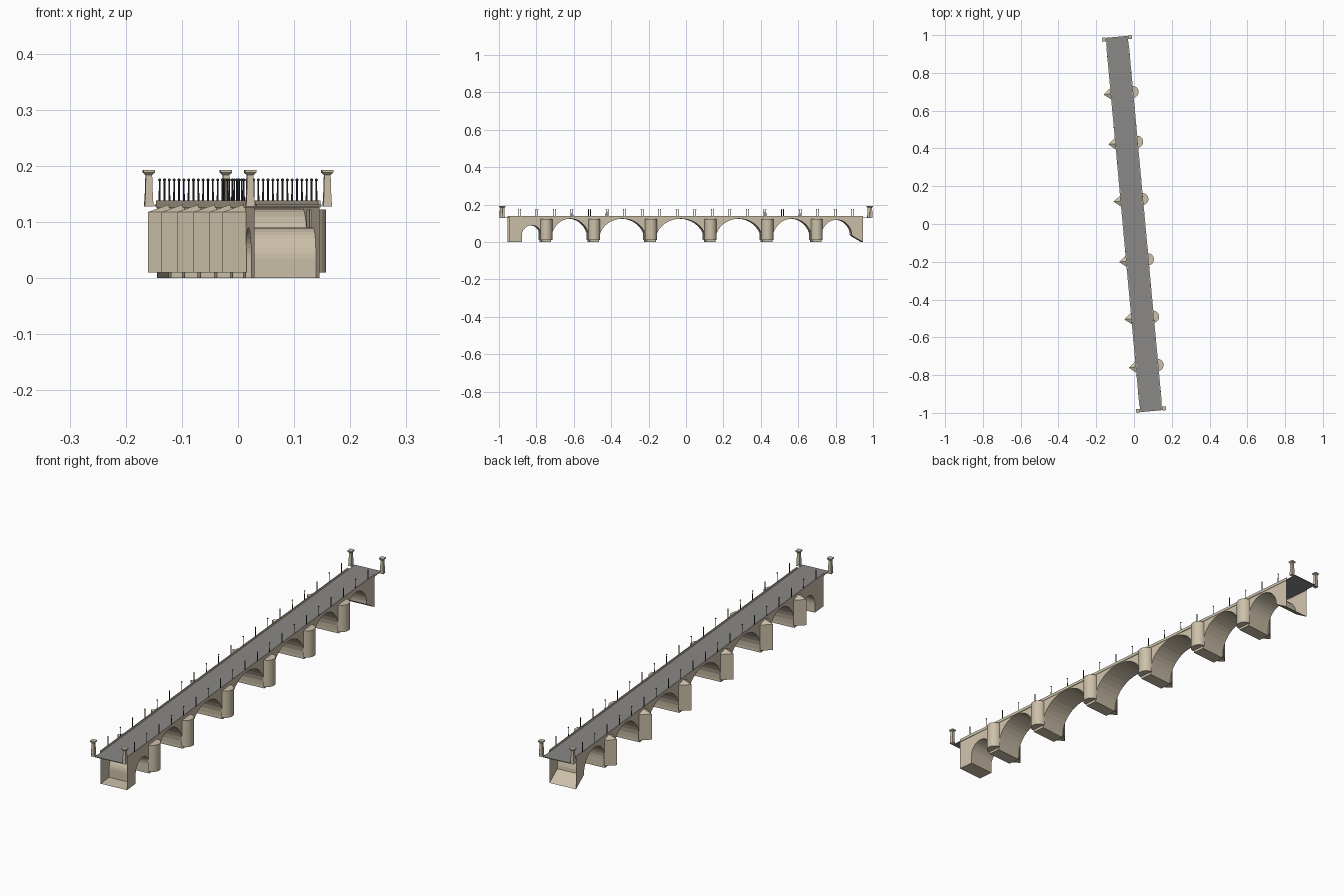
import bpy, bmesh, math
from mathutils import Matrix, Vector

cube = bpy.data.objects.get("Cube")
if cube:
    bpy.data.objects.remove(cube)

SKEW = Matrix.Rotation(math.radians(5.25), 4, 'Z')
HALF = 0.058           # half width of the bridge
PIERS = [-0.755, -0.498, -0.193, 0.127, 0.432, 0.697]
WALL_TOP = 0.128


def material(name, rgb, rough=0.9):
    m = bpy.data.materials.new(name)
    m.use_nodes = True
    m.diffuse_color = (*rgb, 1)
    bsdf = m.node_tree.nodes["Principled BSDF"]
    bsdf.inputs["Base Color"].default_value = (*rgb, 1)
    bsdf.inputs["Roughness"].default_value = rough
    return m


STONE = material("sandstone", (0.61, 0.53, 0.40))
ROAD = material("asphalt", (0.255, 0.25, 0.245))
IRON = material("dark_iron", (0.04, 0.04, 0.042))


def finish(bm, name, mat, smooth=False):
    bm.normal_update()
    mesh = bpy.data.meshes.new(name)
    bm.to_mesh(mesh)
    bm.free()
    mesh.materials.append(mat)
    ob = bpy.data.objects.new(name, mesh)
    bpy.context.collection.objects.link(ob)
    ob.matrix_world = SKEW
    if smooth:
        bpy.ops.object.select_all(action='DESELECT')
        ob.select_set(True)
        bpy.context.view_layer.objects.active = ob
        bpy.ops.object.shade_smooth_by_angle(angle=math.radians(35))
    return ob


def box(bm, x0, x1, y0, y1, z0, z1):
    size = Matrix.Diagonal((x1 - x0, y1 - y0, z1 - z0, 1))
    mid = Matrix.Translation(((x0 + x1) / 2, (y0 + y1) / 2, (z0 + z1) / 2))
    bmesh.ops.create_cube(bm, size=1, matrix=mid @ size)


def hull(bm, points):
    verts = [bm.verts.new(p) for p in points]
    bmesh.ops.convex_hull(bm, input=verts)


def arch(start, end, spring, top, steps=18):
    """Points of one arch opening, from low to high y."""
    mid, half = (start + end) / 2, (end - start) / 2
    angles = [math.pi * (1 - i / steps) for i in range(steps + 1)]
    return [(mid + half * math.cos(a), spring + (top - spring) * math.sin(a)) for a in angles]


# Arcade: hollow side walls and soffits, open at both ends
GAP = 0.026
profile = [(-0.953, WALL_TOP), (-0.953, 0), (-0.887, 0)]
profile += arch(-0.887, PIERS[0] - GAP, 0.034, 0.09)
for a, b in zip(PIERS, PIERS[1:]):
    profile += [(a - GAP, 0), (a + GAP, 0)] + arch(a + GAP, b - GAP, 0.012, 0.125)
profile += [(PIERS[-1] - GAP, 0), (PIERS[-1] + GAP, 0)]
profile += arch(PIERS[-1] + GAP, 0.885, 0.035, 0.119)
profile += [(0.945, 0), (0.945, WALL_TOP)]

bm = bmesh.new()
side = bm.faces.new([bm.verts.new((-HALF, y, z)) for y, z in profile])
ext = bmesh.ops.extrude_face_region(bm, geom=[side], use_keep_orig=True)
moved = [g for g in ext["geom"] if isinstance(g, bmesh.types.BMVert)]
bmesh.ops.translate(bm, verts=moved, vec=(2 * HALF, 0, 0))
bmesh.ops.recalc_face_normals(bm, faces=bm.faces)
bm.normal_update()
open_faces = [f for f in bm.faces if abs(f.normal.x) < 0.5 and (
    all(v.co.z > WALL_TOP - 0.001 for v in f.verts)
    or all(v.co.y < -0.95 for v in f.verts) or all(v.co.y > 0.94 for v in f.verts))]
bmesh.ops.delete(bm, geom=open_faces, context='FACES')
finish(bm, "arcade", STONE)

# Road deck, reaching past the arcade at both ends
bm = bmesh.new()
box(bm, -HALF, HALF, -0.995, 0.995, WALL_TOP, 0.131)
finish(bm, "road_deck", ROAD)

# Low parapets
bm = bmesh.new()
for s in (-1, 1):
    x0, x1 = sorted((s * (HALF - 0.002), s * (HALF + 0.002)))
    box(bm, x0, x1, -0.953, 0.945, 0.126, 0.138)
finish(bm, "parapets", STONE)

# Rounded piers on one side
bm = bmesh.new()
for y in PIERS:
    arc = [math.pi * (i / 16 - 0.5) for i in range(17)]
    hull(bm, [(HALF - 0.002 + 0.032 * math.cos(a), y + 0.032 * math.sin(a), z)
              for a in arc for z in (0.01, 0.122)])
finish(bm, "round_piers", STONE, smooth=True)

# Pointed piers with sloping caps on the other side
bm = bmesh.new()
for y in PIERS:
    plan = [(-0.097, y), (-HALF + 0.001, y - 0.032), (-HALF + 0.001, y + 0.032)]
    hull(bm, [(px, py, z) for px, py in plan for z in (0.01, 0.118)]
         + [(-HALF + 0.001, y, 0.132)])
finish(bm, "pointed_piers", STONE)

# Corner pillars: plinth, tapering shaft and flared cap
bm = bmesh.new()
SECTIONS = [(0.128, 0.0078, 0.137, 0.0074), (0.137, 0.0070, 0.184, 0.0056),
            (0.184, 0.0060, 0.188, 0.0100), (0.188, 0.0102, 0.193, 0.0102)]
for sx in (-1, 1):
    for sy in (-1, 1):
        for z0, r0, z1, r1 in SECTIONS:
            hull(bm, [(sx * 0.069 + i * r, sy * 0.987 + j * r, z)
                      for z, r in ((z0, r0), (z1, r1)) for i in (-1, 1) for j in (-1, 1)])
finish(bm, "corner_pillars", STONE)

# Thin lamp posts with small round heads
bm = bmesh.new()
for i in range(20):
    y = -0.895 + i * 1.79 / 19
    for s in (-1, 1):
        at = Vector((s * HALF, y, 0))
        bmesh.ops.create_cone(bm, cap_ends=True, segments=8, radius1=0.0018, radius2=0.0014,
                              depth=0.04, matrix=Matrix.Translation(at + Vector((0, 0, 0.155))))
        bmesh.ops.create_uvsphere(bm, u_segments=8, v_segments=6, radius=0.0027,
                                  matrix=Matrix.Translation(at + Vector((0, 0, 0.175))))
finish(bm, "lamp_posts", IRON, smooth=True)
